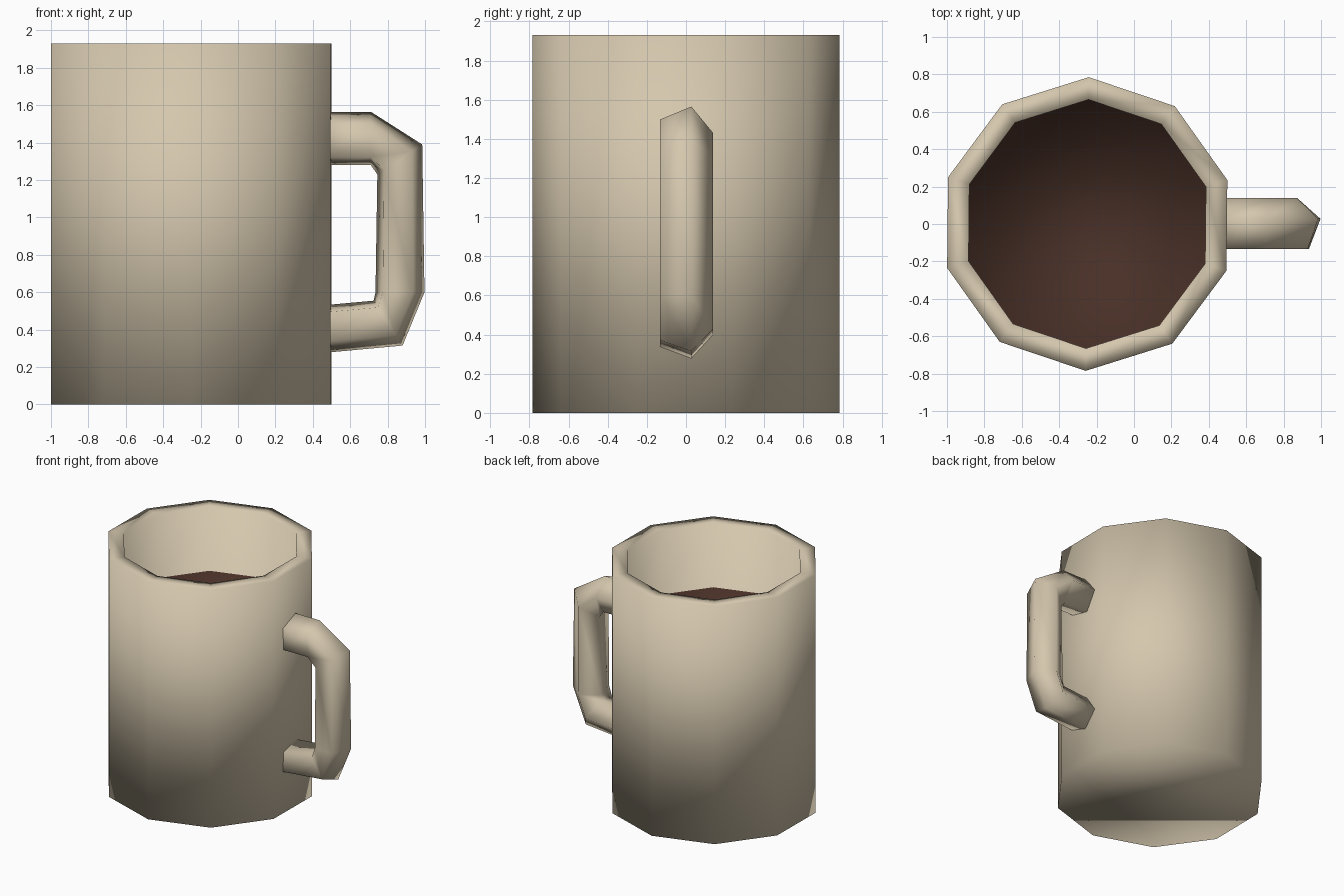
import bpy
import bmesh
from math import sin, cos, radians, tau
from mathutils import Vector

if "Cube" in bpy.data.objects:
    bpy.data.objects.remove(bpy.data.objects["Cube"], do_unlink=True)


def make_material(name, rgb):
    mat = bpy.data.materials.new(name)
    mat.use_nodes = True
    color = (*rgb, 1)
    mat.diffuse_color = color
    mat.node_tree.nodes["Principled BSDF"].inputs["Base Color"].default_value = color
    return mat


def loft(name, rings, materials, end_material=0):
    """Skin a closed solid through equal-sized rings of points."""
    bm = bmesh.new()
    loops = [[bm.verts.new(p) for p in ring] for ring in rings]
    for low, high in zip(loops, loops[1:]):
        for i in range(len(low)):
            j = (i + 1) % len(low)
            bm.faces.new((low[i], low[j], high[j], high[i]))
    bm.faces.new(loops[0][::-1])
    end = bm.faces.new(loops[-1])
    end.material_index = end_material
    for face in bm.faces:
        face.smooth = True
    bmesh.ops.recalc_face_normals(bm, faces=bm.faces[:])
    mesh = bpy.data.meshes.new(name)
    bm.to_mesh(mesh)
    bm.free()
    for mat in materials:
        mesh.materials.append(mat)
    obj = bpy.data.objects.new(name, mesh)
    bpy.context.collection.objects.link(obj)
    return obj


cream = make_material("cream_ceramic", (0.66, 0.57, 0.42))
coffee = make_material("dark_coffee", (0.065, 0.029, 0.02))

# Cup: ten-sided wall, rim and inside, closed by the drink surface
SIDES = 10
CENTRE_X = -0.25
OUTER, INNER = 0.785, 0.665
HEIGHT, DRINK = 1.93, 1.41


def cup_ring(radius, z):
    angles = [radians(89.4) + tau * i / SIDES for i in range(SIDES)]
    return [(CENTRE_X + radius * cos(a), radius * sin(a), z) for a in angles]


profile = [(OUTER, 0), (OUTER, HEIGHT), (INNER, HEIGHT), (INNER, DRINK)]
loft("cup", [cup_ring(r, z) for r, z in profile], [cream, coffee], end_material=1)

# Handle: five-sided tube, each ring set by its outer and inner (x, z) points
stations = [
    ((0.45, 1.565), (0.45, 1.28)),
    ((0.71, 1.565), (0.71, 1.28)),
    ((0.985, 1.39), (0.745, 1.23)),
    ((0.997, 0.60), (0.735, 0.60)),
    ((0.88, 0.315), (0.725, 0.555)),
    ((0.45, 0.275), (0.45, 0.53)),
]
section = [radians(14) + tau * i / 5 for i in range(5)]
reach = [cos(a) for a in section]
low, high = min(reach), max(reach)


def handle_ring(outer, inner):
    ring = []
    for a in section:
        p = Vector(inner).lerp(Vector(outer), (cos(a) - low) / (high - low))
        ring.append((p.x, 0.147 * sin(a) - 0.008, p.y))
    return ring


loft("handle", [handle_ring(o, i) for o, i in stations], [cream])
